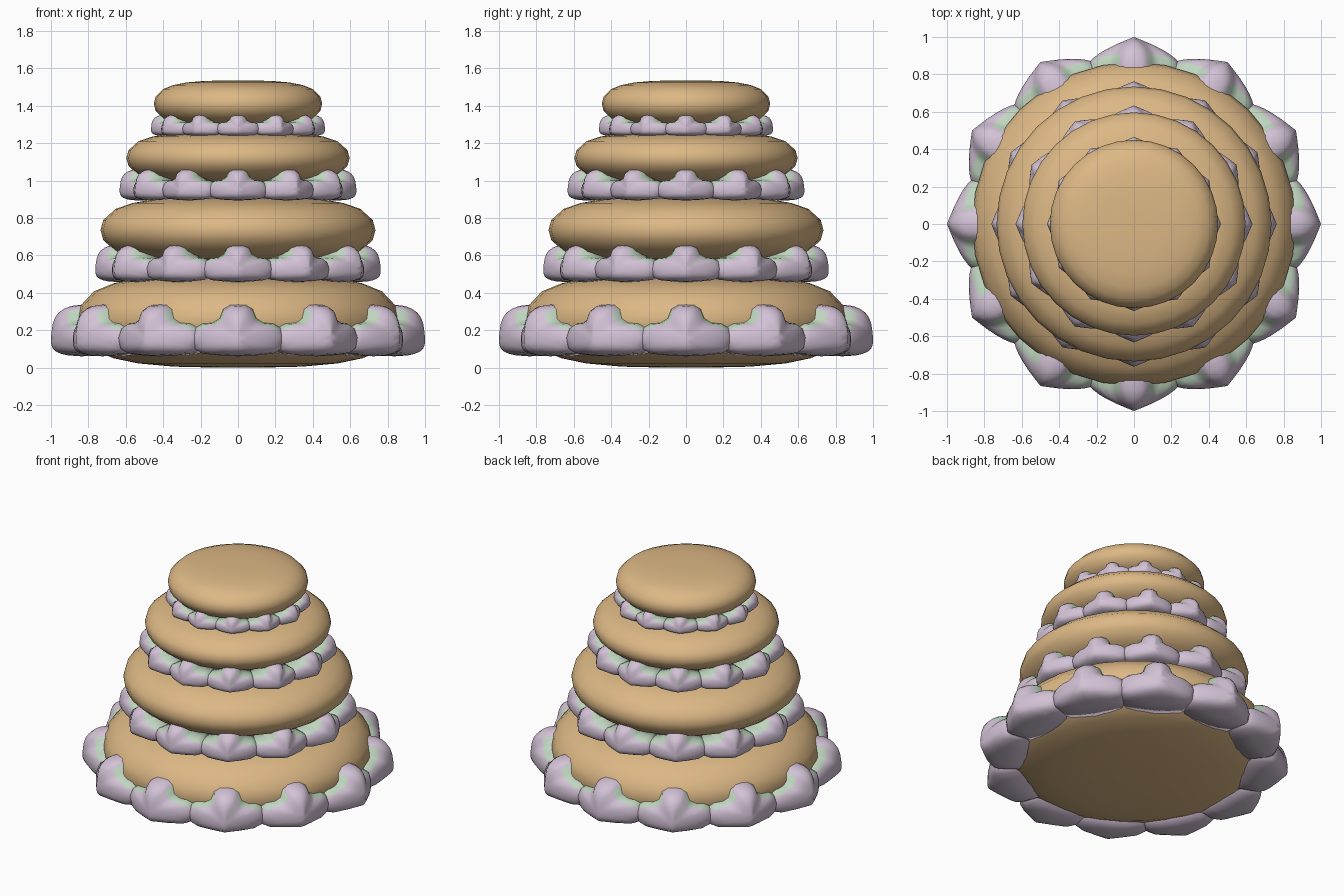
import bpy, bmesh, math

if "Cube" in bpy.data.objects:
    bpy.data.objects.remove(bpy.data.objects["Cube"])


def material(name, rgb):
    m = bpy.data.materials.new(name)
    m.diffuse_color = (*rgb, 1)
    m.use_nodes = True
    m.node_tree.nodes["Principled BSDF"].inputs["Base Color"].default_value = m.diffuse_color
    return m


tan = material("warm tan", (0.72, 0.48, 0.235))
lilac = material("pale lilac", (0.65, 0.54, 0.67))
mint = material("pale mint", (0.53, 0.67, 0.53))


def finish(bm, name, mats):
    bmesh.ops.recalc_face_normals(bm, faces=bm.faces)
    for f in bm.faces:
        f.smooth = True
    me = bpy.data.meshes.new(name)
    bm.to_mesh(me)
    bm.free()
    for m in mats:
        me.materials.append(m)
    ob = bpy.data.objects.new(name, me)
    bpy.context.collection.objects.link(ob)
    return ob


# Cushion-shaped tier, lathed from a half profile mirrored about its middle
UPPER = [(1, 0), (0.98, 0.3), (0.89, 0.63), (0.77, 0.8), (0.62, 0.91), (0.4, 0.98), (0.15, 1.0)]
PROFILE = [(r, -z) for r, z in reversed(UPPER[1:])] + UPPER


def tier(name, radius, mid, half, n=32):
    bm = bmesh.new()
    rings = []
    for r, z in PROFILE:
        rings.append([bm.verts.new((radius * r * math.cos(2 * math.pi * i / n),
                                    radius * r * math.sin(2 * math.pi * i / n),
                                    mid + half * z)) for i in range(n)])
    for a, b in zip(rings, rings[1:]):
        for i in range(n):
            j = (i + 1) % n
            bm.faces.new((a[i], a[j], b[j], b[i]))
    bm.faces.new(rings[0])
    bm.faces.new(rings[-1])
    finish(bm, name, [tan])


# Puffy frosting petal outline: narrow top lobe, wide side lobes, flat base
HALF = [(0, 0.178), (0.045, 0.175), (0.08, 0.155), (0.1, 0.105), (0.14, 0.08), (0.19, 0.075),
        (0.23, 0.05), (0.25, 0), (0.235, -0.06), (0.19, -0.085), (0.1, -0.095), (0, -0.1)]
OUTLINE = HALF + [(-u, v) for u, v in reversed(HALF[1:-1])]
LEVELS = [0.2, 0.4, 0.6, 0.75, 0.87, 0.95, 1.0]


def frosting(name, s, sv, base, count=12):
    bm = bmesh.new()
    n = len(OUTLINE)
    mid = base + 0.1 * sv

    def vert(u, v, depth, ang):
        r = s * (0.84 + depth)
        u *= s
        c, d = math.cos(ang), math.sin(ang)
        return bm.verts.new((r * c - u * d, r * d + u * c, mid + v * sv))

    for k in range(count):
        ang = 2 * math.pi * k / count
        rings = []
        for t in LEVELS:
            dome = 0.16 * math.sqrt(max(0, 1 - t ** 4))
            rings.append([vert(u * t, v * t,
                               dome * (1 - 2.5 * abs(u * t)) - 0.1 * max(v * t, 0), ang)
                          for u, v in OUTLINE])
        rings.append([vert(u * 0.92, v * 0.95, -0.15, ang) for u, v in OUTLINE])
        tip = vert(0, 0, 0.16, ang)
        for i in range(n):
            bm.faces.new((tip, rings[0][i], rings[0][(i + 1) % n]))
        for li, (a, b) in enumerate(zip(rings, rings[1:])):
            for i in range(n):
                j = (i + 1) % n
                f = bm.faces.new((a[i], a[j], b[j], b[i]))
                # mint tint on the shoulders beside the top lobe
                side = min(i, n - 1 - i)
                if li >= 4 and 2 <= side <= 5:
                    f.material_index = 1
        bm.faces.new(rings[-1])
    finish(bm, name, [lilac, mint])


# Four tiers: radius, middle height, half height
for i, (r, m, h) in enumerate([(0.865, 0.25, 0.25), (0.735, 0.735, 0.18),
                               (0.597, 1.12, 0.143), (0.45, 1.41, 0.125)]):
    tier(f"cake_tier_{i + 1}", r, m, h)

# Frosting ring at the foot of each tier: outer radius, height scale, base height
for i, (s, sv, b) in enumerate([(1.0, 1.0, 0.06), (0.763, 0.73, 0.457),
                                (0.633, 0.61, 0.893), (0.465, 0.42, 1.237)]):
    frosting(f"frosting_ring_{i + 1}", s, sv, b)
